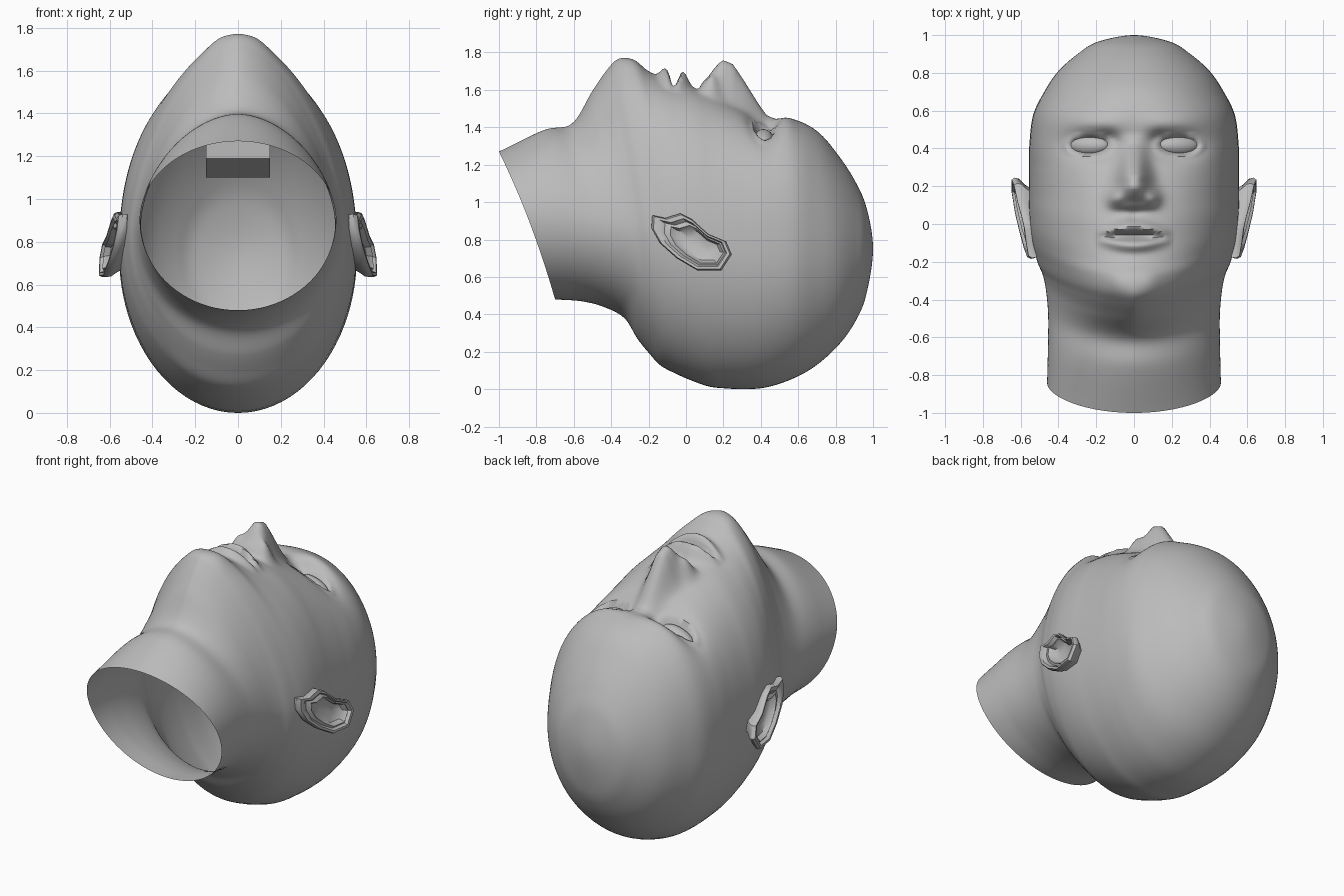
import bpy, bmesh, math
from math import sin, cos, pi, exp
from mathutils import Vector, Matrix

cube = bpy.data.objects.get("Cube")
if cube:
    bpy.data.objects.remove(cube, do_unlink=True)

GREY = (0.5, 0.5, 0.5, 1.0)
clay = bpy.data.materials.new("clay grey")
clay.use_nodes = True
clay.diffuse_color = GREY
shader = next(n for n in clay.node_tree.nodes if n.type == 'BSDF_PRINCIPLED')
shader.inputs["Base Color"].default_value = GREY
shader.inputs["Roughness"].default_value = 0.7


def finish(name, bm, smooth=True, angle=50):
    bmesh.ops.recalc_face_normals(bm, faces=bm.faces)
    mesh = bpy.data.meshes.new(name)
    bm.to_mesh(mesh)
    bm.free()
    mesh.materials.append(clay)
    obj = bpy.data.objects.new(name, mesh)
    bpy.context.collection.objects.link(obj)
    bpy.ops.object.select_all(action='DESELECT')
    obj.select_set(True)
    bpy.context.view_layer.objects.active = obj
    if smooth:
        bpy.ops.object.shade_smooth_by_angle(angle=math.radians(angle))


def bridge(bm, rings):
    for a, b in zip(rings, rings[1:]):
        n = len(a)
        for i in range(n):
            j = (i + 1) % n
            bm.faces.new((a[i], a[j], b[j], b[i]))


def ramp(points, v):
    """Piecewise linear lookup."""
    if v <= points[0][0]:
        return points[0][1]
    for (a, fa), (b, fb) in zip(points, points[1:]):
        if v <= b:
            return fa + (fb - fa) * (v - a) / (b - a)
    return points[-1][1]


def bump(v, centre, size):
    return exp(-((v - centre) / size) ** 2)


# Head sections: front y, front z, back y, back z, half width, front roundness
SECTIONS = [
    (-1, 1.27, -.7, .48, .46, 2),
    (-.76, 1.385, -.56, .47, .455, 1.85),
    (-.61, 1.42, -.44, .44, .455, 1.75),
    (-.5, 1.595, -.33, .38, .468, 1.6),
    (-.42, 1.71, -.26, .27, .485, 1.58),
    (-.36, 1.765, -.2, .195, .51, 1.6),
    (-.28, 1.76, -.14, .13, .528, 1.7),
    (-.2, 1.7, -.07, .09, .542, 1.87),
    (-.1, 1.65, .02, .05, .552, 2.05),
    (.03, 1.615, .12, .015, .556, 2.15),
    (.15, 1.57, .2, .005, .556, 2.2),
    (.3, 1.5, .32, 0, .556, 2.35),
    (.43, 1.45, .44, .012, .553, 2.45),
    (.58, 1.44, .58, .06, .533, 2.35),
    (.7, 1.38, .7, .13, .475, 2.15),
    (.8, 1.27, .82, .24, .4, 2.05),
    (.9, 1.12, .91, .37, .292, 2),
    (.965, .97, .965, .51, .19, 2),
    (1, .75, 1, .75, 0, 2),
]
NOSE = [(.065, 0), (.09, .05), (.12, .09), (.16, .16), (.195, .21),
        (.25, .215), (.3, .165), (.43, .02), (.48, 0)]
EYE_X, EYE_Y = .238, .415


def relief(x, y):
    """Height of the facial features above the plain head."""
    ax = abs(x)
    # nose ridge and wings
    width = ramp([(.1, .105), (.2, .085), (.42, .06)], y)
    d = ramp(NOSE, y) * exp(-(ax / width) ** 2.4)
    d += .055 * bump(ax, .1, .04) * bump(y, .135, .04)
    # eye sockets, lids and brows
    d -= .07 * bump(ax, EYE_X - .02, .13) * bump(y, EYE_Y, .07)
    d -= .03 * bump(ax, .13, .05) * bump(y, .45, .04)
    e = ((ax - EYE_X) / .11) ** 2 + ((y - EYE_Y) / .052) ** 2
    d += .02 * bump(e, 1.15, .4)
    d -= .025 * exp(-e * e)
    d += .02 * bump(ax, .2, .15) * bump(y, .53, .05)
    # rounded chin
    d += .012 * bump(ax, .09, .06) * bump(y, -.31, .07)
    # lips tapering to the mouth corners, mouth line, philtrum
    if ax < .2:
        k = 1 - (ax / .2) ** 2
        d += k * (.07 * bump(y, -.07 + .055 * k, .036)
                  + .06 * bump(y, -.07 - .04 * k, .036))
        d -= k * .08 * bump(y, -.07 + .008 * k, .018)
        d -= .012 * bump(ax, 0, .025) * bump(y, .04, .03)
    return d


# Head and neck, lofted from the neck opening to the crown
def build_head(steps=9, around=128):
    first, second = SECTIONS[:2]
    before = tuple(2 * a - b for a, b in zip(first, second))
    s = SECTIONS[-2]
    after = (s[2], s[3], s[0], s[1], -s[4], s[5])
    rows = [before] + SECTIONS + [after]
    bm = bmesh.new()
    rings = []
    last = len(rows) - 3
    for seg in range(1, last + 1):
        p = rows[seg - 1:seg + 3]
        for k in range(steps + (seg == last)):
            t = k / steps
            yt, zt, yb, zb, w, n = (
                b + .5 * t * (c - a + t * (2 * a - 5 * b + 4 * c - d
                                           + t * (3 * (b - c) + d - a)))
                for a, b, c, d in zip(*p))
            zm = ramp([(-.8, .9), (.3, .74), (1, .75)], yt)
            # the jaw sweeps back towards the ears
            bow = ramp([(-1, .02), (-.8, .02), (-.5, .06), (-.3, .06), (.1, 0)], yt)
            ring = []
            for i in range(around):
                u = 2 * pi * i / around
                u -= .55 * sin(u)
                su, cu = sin(u), cos(u)
                power = 2 / n if cu > 0 else 1
                across = abs(su) ** power
                x = math.copysign(across, su) * w
                rise = abs(cu) ** power
                z = zm + rise * (zt - zm if cu > 0 else zb - zm)
                f = (z - zb) / (zt - zb) if zt - zb > .001 else .5
                y = yb + (yt - yb) * f + bow * across ** 2
                if cu > 0 and z > 1.1:
                    z += relief(x, y)
                ring.append(bm.verts.new((x, y, z)))
            rings.append(ring)
    bridge(bm, rings)
    bmesh.ops.remove_doubles(bm, verts=bm.verts, dist=.0005)
    finish("head_and_neck", bm, angle=60)


build_head()


# Eyeballs, tilted to follow the face
def build_eye(side, name):
    bm = bmesh.new()
    bmesh.ops.create_uvsphere(bm, u_segments=32, v_segments=16, radius=1)
    place = (Matrix.Translation((side * EYE_X, EYE_Y, 1.328))
             @ Matrix.Rotation(side * .35, 4, 'Y')
             @ Matrix.Diagonal((.112, .053, .052, 1)))
    bmesh.ops.transform(bm, matrix=place, verts=bm.verts)
    finish(name, bm)


# Ears: an outline stepped from the skull to the rim and into the hollow
EAR = [(-.18, .93), (-.185, .86), (-.14, .78), (-.05, .7), (.06, .635),
       (.19, .635), (.245, .72), (.215, .79), (.12, .83), (.03, .91),
       (-.03, .94), (-.11, .915)]


def build_ear(side, name):
    bm = bmesh.new()
    middle = Vector((.03, .78))
    hollow = Vector((.035, -.012))
    # outline scale, depth below the rim plane, drift towards the hollow
    layers = [(.7, .1, 0), (.84, .065, 0), (.98, .04, 0), (1, .018, 0),
              (.95, .002, 0), (.84, .002, .2), (.76, .02, .5), (.66, .012, .8),
              (.54, .04, 1), (.3, .05, 1)]
    rings = []
    for scale, depth, drift in layers:
        ring = []
        for p in EAR:
            y, z = middle + (Vector(p) - middle) * scale + hollow * drift
            x = .705 + .16 * y - .128 * z - depth
            ring.append(bm.verts.new((side * x, y, z)))
        rings.append(ring)
    bridge(bm, rings)
    bm.faces.new(rings[-1])
    finish(name, bm, angle=40)


for side, word in ((1, "left"), (-1, "right")):
    build_eye(side, word + "_eye")
    build_ear(side, word + "_ear")

# Mouth cavity, a plain box behind the lips with a sloped lower front edge
bm = bmesh.new()
bmesh.ops.create_cube(bm, size=1)
bmesh.ops.transform(bm, verts=bm.verts, matrix=Matrix.Translation((0, -.06, 1.32))
                    @ Matrix.Diagonal((.3, .24, .44, 1)))
edge = [e for e in bm.edges if all(v.co.z < 1.2 and v.co.y < -.1 for v in e.verts)]
for v in edge[0].verts:
    v.co.z += .09
finish("mouth_cavity", bm, smooth=False)
